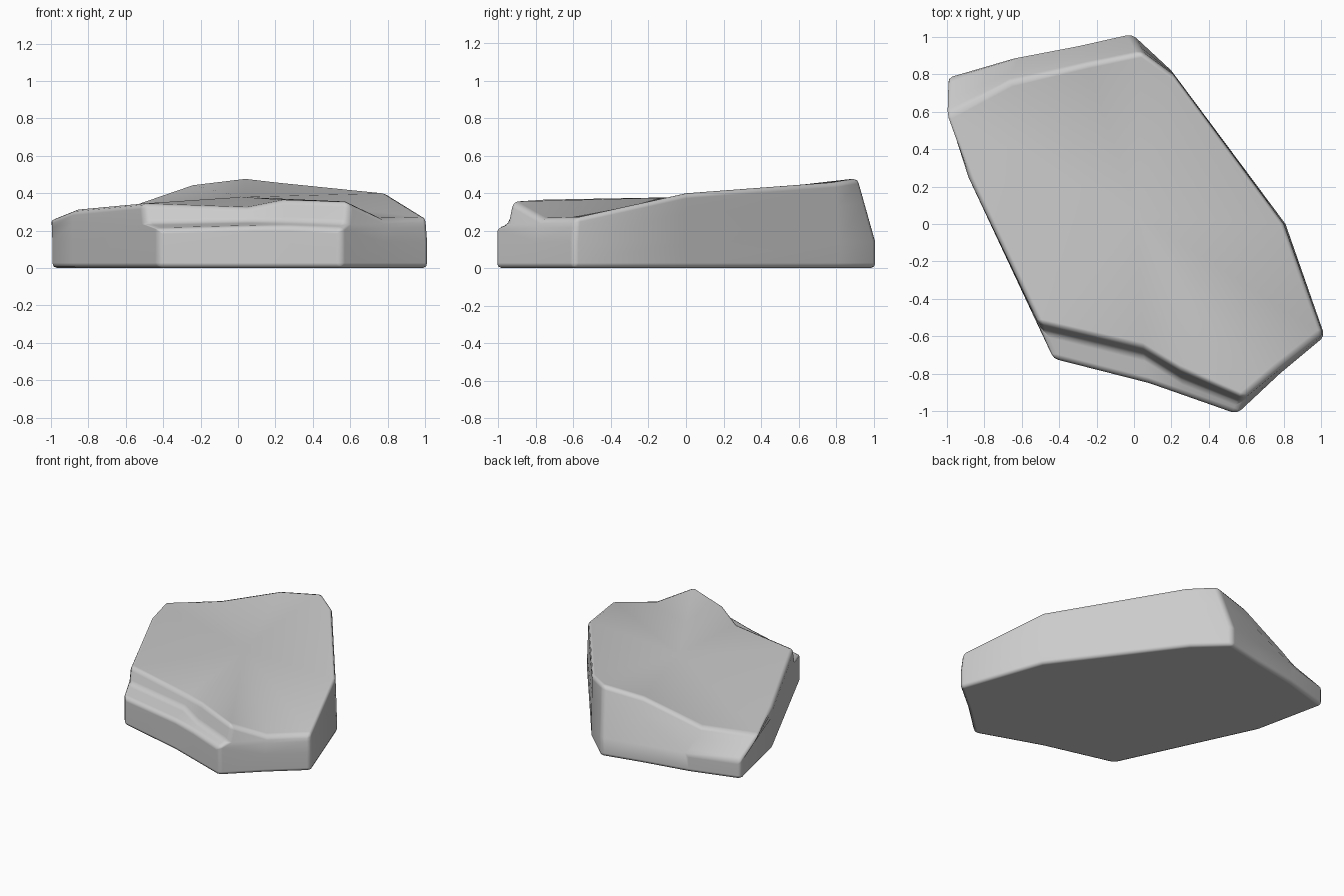
import bpy
import bmesh
from mathutils import Vector

# Remove the default cube
default_cube = bpy.data.objects.get("Cube")
if default_cube:
    bpy.data.objects.remove(default_cube, do_unlink=True)


def make_material(name, colour):
    material = bpy.data.materials.new(name)
    material.use_nodes = True
    material.diffuse_color = colour
    shader = material.node_tree.nodes["Principled BSDF"]
    shader.inputs["Base Color"].default_value = colour
    shader.inputs["Roughness"].default_value = 0.9
    return material


def ledge_station(foot, lip, shelf, rim):
    """Wall section that steps back at a shelf."""
    return [Vector((*foot, 0)), Vector((*foot, lip)), Vector(shelf), Vector(rim)]


def wall_station(foot, rim):
    """Wall section that stands upright, then leans to the rim."""
    base, top = Vector((*foot, 0)), Vector(rim)
    knee = Vector((*foot, 0.14))
    return [base, knee, knee.lerp(top, 0.6), top]


# Outline of the slab, counterclockwise from the front ledge
stations = [
    ledge_station((-.43, -.72), .21, (-.5, -.565, .235), (-.51, -.53, .345)),
    ledge_station((.08, -.85), .225, (.05, -.70, .245), (.05, -.66, .325)),
    ledge_station((.28, -.92), .225, (.25, -.825, .245), (.25, -.78, .365)),
    ledge_station((.55, -1.015), .21, (.58, -.955, .235), (.59, -.93, .355)),
    wall_station((.78, -.80), (.78, -.77, .265)),
    wall_station((1.02, -.6), (1.01, -.59, .27)),
    wall_station((.81, 0), (.8, 0, .4)),
    wall_station((.2, .82), (.21, .8, .46)),
    wall_station((-.01, 1.015), (.04, .92, .48)),
    wall_station((-.3, .95), (-.25, .86, .445)),
    wall_station((-.64, .885), (-.67, .76, .3)),
    wall_station((-1.0, .78), (-1.01, .58, .26)),
    wall_station((-.885, .25), (-.885, .25, .31)),
]


def build_slab(name, sections, crown_point):
    bm = bmesh.new()
    columns = [[bm.verts.new(point) for point in section] for section in sections]
    crown = bm.verts.new(crown_point)

    # Underside
    bm.faces.new([column[0] for column in reversed(columns)])

    # Walls and top
    for here, after in zip(columns, columns[1:] + columns[:1]):
        for level in range(len(here) - 1):
            bm.faces.new((here[level], after[level], after[level + 1], here[level + 1]))
        bm.faces.new((here[-1], after[-1], crown))

    bmesh.ops.recalc_face_normals(bm, faces=bm.faces)
    mesh = bpy.data.meshes.new(name)
    bm.to_mesh(mesh)
    bm.free()
    slab = bpy.data.objects.new(name, mesh)
    bpy.context.collection.objects.link(slab)
    return slab


rock = build_slab("rock_slab", stations, (0.02, 0.05, 0.38))
rock.data.materials.append(make_material("stone_grey", (0.6, 0.6, 0.6, 1)))
rock.data.shade_smooth()

# Worn edges
bevel = rock.modifiers.new("worn_edges", "BEVEL")
bevel.width = 0.028
bevel.segments = 2
bevel.limit_method = "ANGLE"
bevel.angle_limit = 0.66

# Keep the broad faces flat between the soft edges
normals = rock.modifiers.new("flat_faces", "WEIGHTED_NORMAL")
normals.weight = 60
normals.keep_sharp = False
